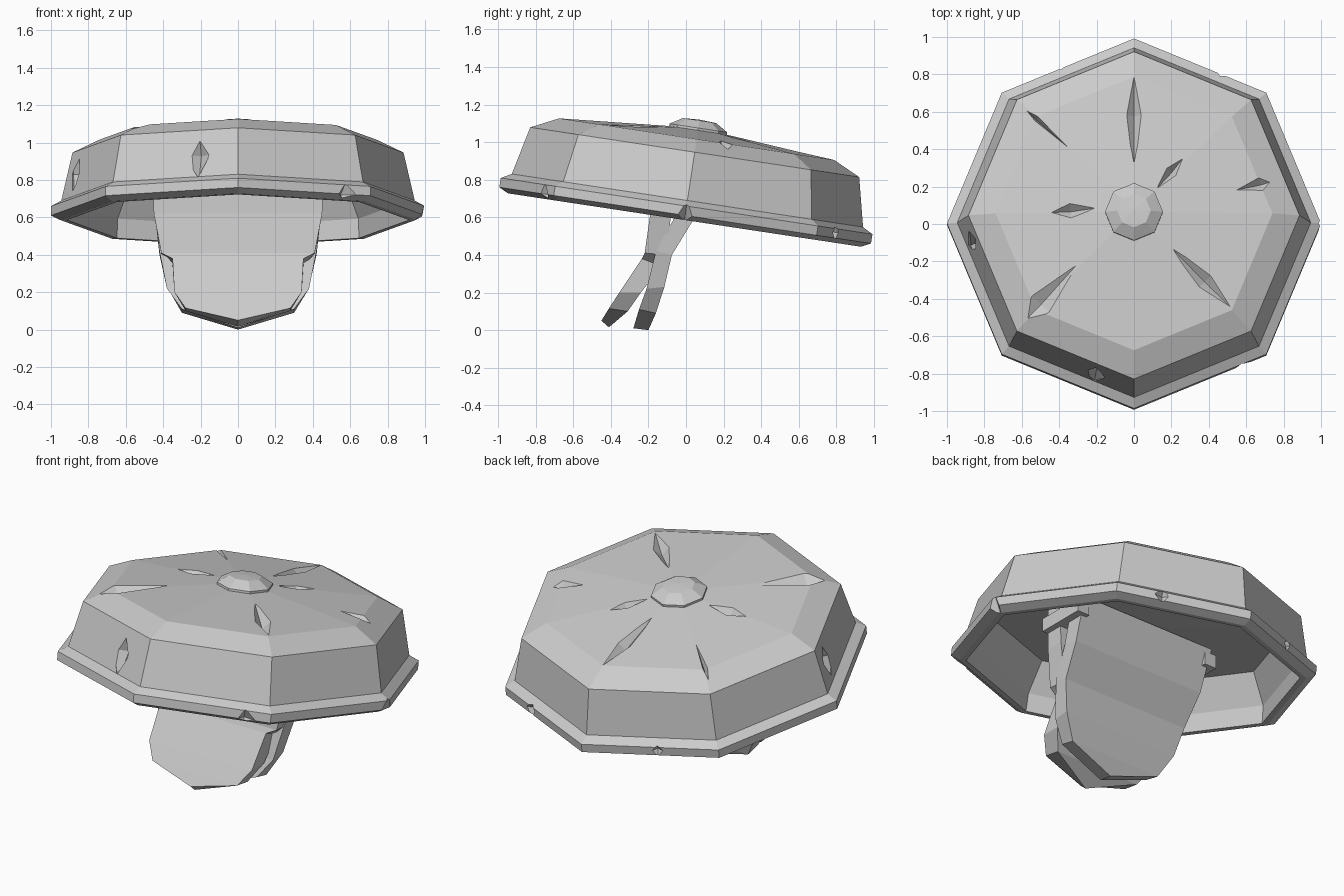
import bpy, bmesh, math
from mathutils import Matrix, Vector

cube = bpy.data.objects.get("Cube")
if cube:
    bpy.data.objects.remove(cube, do_unlink=True)

# Single stone-grey material
grey = bpy.data.materials.new("plain grey")
grey.use_nodes = True
colour = (0.6, 0.6, 0.6, 1)
grey.diffuse_color = colour
grey.node_tree.nodes["Principled BSDF"].inputs["Base Color"].default_value = colour

# The whole cap leans down towards the back
TILT = Matrix.Translation((0, 0, 0.64)) @ Matrix.Rotation(math.radians(-8.6), 4, 'X')


def finish(name, bm):
    bmesh.ops.remove_doubles(bm, verts=bm.verts, dist=0.0005)
    bmesh.ops.recalc_face_normals(bm, faces=bm.faces)
    mesh = bpy.data.meshes.new(name)
    bm.to_mesh(mesh)
    bm.free()
    mesh.materials.append(grey)
    obj = bpy.data.objects.new(name, mesh)
    bpy.context.collection.objects.link(obj)
    return obj


def lathe(name, profile, sides=8):
    """Turn (radius, height) points into a faceted closed solid."""
    bm = bmesh.new()
    rings = []
    for r, h in profile:
        angles = [math.tau * i / sides for i in range(sides)]
        if r == 0:
            rings.append([bm.verts.new((0, 0, h))] * sides)
        else:
            rings.append([bm.verts.new((r * math.cos(a), r * math.sin(a), h)) for a in angles])
    for a, b in zip(rings, rings[1:]):
        for i in range(sides):
            j = (i + 1) % sides
            bm.faces.new(list(dict.fromkeys((a[i], a[j], b[j], b[i]))))
    bm.transform(TILT)
    return finish(name, bm)


def strap(name, rows):
    """Tapering strap from rows of half width, front (y, z) and back (y, z)."""
    bm = bmesh.new()
    loops = [[bm.verts.new((x, *p)) for x, p in ((-w, front), (w, front), (w, back), (-w, back))]
             for w, front, back in rows]
    for a, b in zip(loops, loops[1:]):
        for i in range(4):
            j = (i + 1) % 4
            bm.faces.new((a[i], a[j], b[j], b[i]))
    bm.faces.new(loops[0])
    finish(name, bm)


# Thick eight-sided cap with a lipped rim and a hollow below
cap = lathe("cap", [(0, 0.44), (0.74, 0.38), (0.885, 0.31), (0.945, 0.05), (1, 0.02),
                    (1, -0.03), (0.95, -0.055), (0.915, -0.055), (0.91, 0.05),
                    (0.82, 0.22), (0, 0.2)])

# Boss at the centre of the cap
lathe("centre_boss", [(0, 0.40), (0.155, 0.40), (0.155, 0.44), (0.09, 0.48), (0, 0.485)])

# Gouges on top: x, y, heading in degrees, length, width
gouges = [(0, 0.53, 90, 0.58, 0.09), (0.2, 0.22, 50, 0.24, 0.07), (0.68, 0.16, 15, 0.3, 0.09),
          (-0.34, 0.01, 5, 0.26, 0.09), (0.38, -0.37, -45, 0.52, 0.1),
          (-0.5, -0.49, 47, 0.56, 0.15), (-0.52, 0.51, -43, 0.46, 0.03)]
# Chips on the rim and wall: heading, radius, height, width, tallness
chips = [(0, 1.0, -0.05, 0.07, 0.1), (-53, 0.97, -0.03, 0.06, 0.08),
         (115, 0.96, 0.0, 0.07, 0.09), (60, 0.96, 0.0, 0.07, 0.09),
         (188, 0.88, 0.18, 0.06, 0.13), (-104, 0.87, 0.17, 0.06, 0.16)]


def diamond(bm, matrix):
    bmesh.ops.create_uvsphere(bm, u_segments=4, v_segments=2, radius=1, matrix=TILT @ matrix)


bm = bmesh.new()
for x, y, heading, length, width in gouges:
    height = 0.445 - 0.08 * math.hypot(x, y)
    # Each gouge lies along the slope of the roof
    slope = Vector((0, 0, 1)).rotation_difference(Vector((0.08 * x, 0.08 * y, 1))).to_matrix().to_4x4()
    size = Matrix.Diagonal((length / 2, width / 2, 0.05, 1))
    diamond(bm, Matrix.Translation((x, y, height)) @ slope
            @ Matrix.Rotation(math.radians(heading), 4, 'Z') @ size)
for heading, r, h, width, tall in chips:
    turn = Matrix.Rotation(math.radians(heading), 4, 'Z')
    diamond(bm, turn @ Matrix.Translation((r, 0, h)) @ Matrix.Diagonal((0.06, width, tall, 1)))
cutters = finish("gouge_cutters", bm)

# Carve the damage, then drop the cutters
cut = cap.modifiers.new("gouges", 'BOOLEAN')
cut.object = cutters
cut.operation = 'DIFFERENCE'
cut.solver = 'EXACT'
bpy.context.view_layer.objects.active = cap
bpy.ops.object.modifier_apply(modifier=cut.name)
bpy.data.objects.remove(cutters, do_unlink=True)

# Two hanging straps that meet in the middle and splay at both ends
strap("front_strap", [(0.46, (-0.18, 0.86), (-0.08, 0.86)), (0.45, (-0.19, 0.62), (-0.08, 0.62)),
                      (0.41, (-0.22, 0.41), (-0.1, 0.4)), (0.35, (-0.235, 0.38), (-0.13, 0.34)),
                      (0.34, (-0.355, 0.2), (-0.24, 0.2)), (0.28, (-0.41, 0.115), (-0.31, 0.1)),
                      (0, (-0.45, 0.05), (-0.41, 0.015))])
strap("back_strap", [(0.45, (0.02, 0.86), (0.12, 0.82)), (0.44, (-0.06, 0.6), (0.035, 0.58)),
                     (0.42, (-0.16, 0.42), (-0.075, 0.4)), (0.38, (-0.21, 0.22), (-0.115, 0.23)),
                     (0.3, (-0.25, 0.11), (-0.16, 0.09)), (0, (-0.28, 0.01), (-0.2, 0))])

# Clasps holding the strap ends under the roof
for side, label in ((1, "left"), (-1, "right")):
    bm = bmesh.new()
    bmesh.ops.create_cube(bm, size=1, matrix=Matrix.Translation((side * 0.45, -0.04, 0.76))
                          @ Matrix.Diagonal((0.08, 0.3, 0.08, 1)))
    finish(label + "_clasp", bm)
